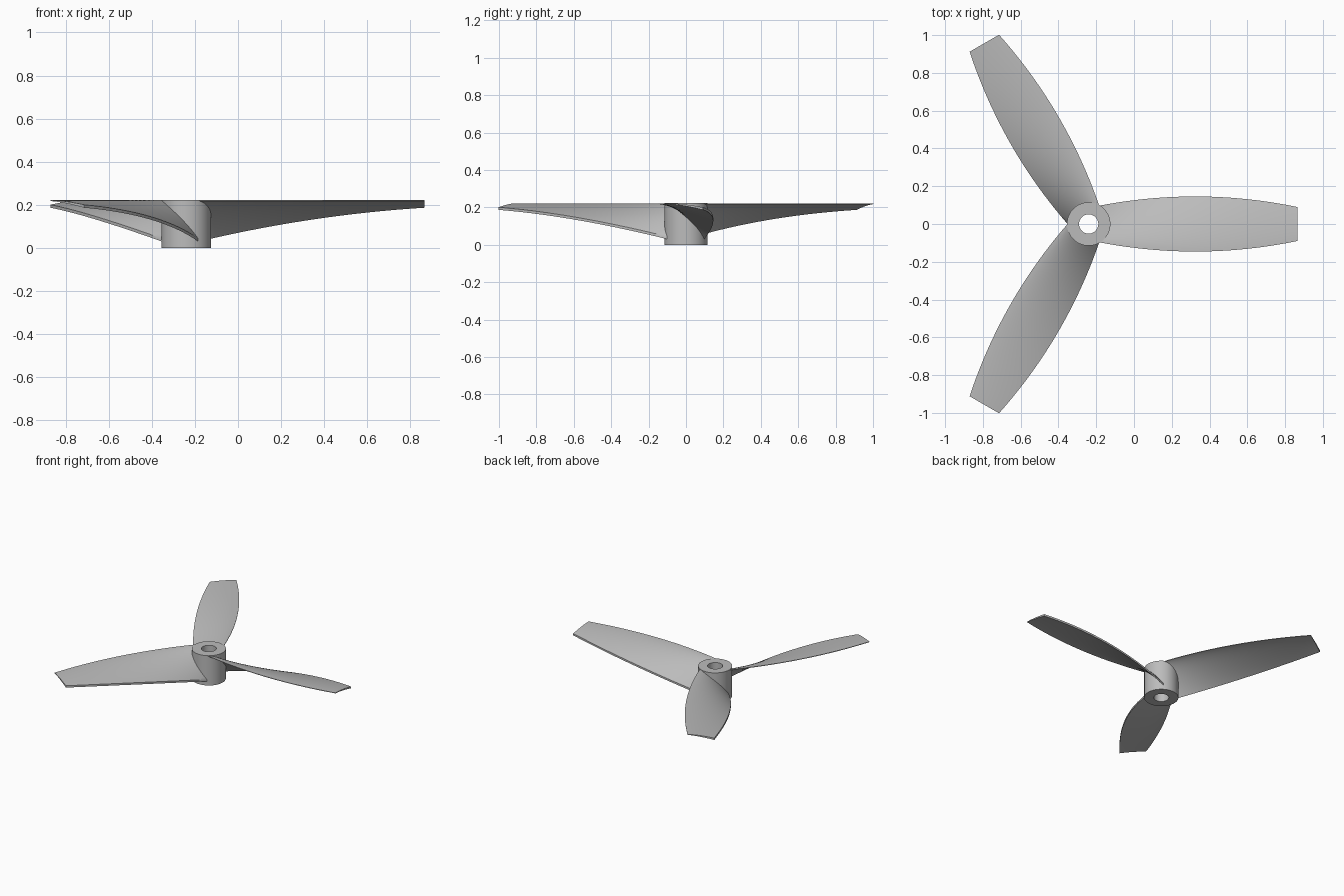
import bpy, bmesh, math

cube = bpy.data.objects.get("Cube")
if cube:
    bpy.data.objects.remove(cube, do_unlink=True)

HUB_X = -0.24        # hub axis
TOP = 0.222          # flush top of hub and blades
HUB_R, BORE_R = 0.115, 0.051
ROOT, TIP = 0.06, 1.105

grey = bpy.data.materials.new("light grey plastic")
grey.use_nodes = True
colour = (0.5, 0.5, 0.5, 1)
grey.diffuse_color = colour
grey.node_tree.nodes["Principled BSDF"].inputs["Base Color"].default_value = colour


def finish(bm, name, angle=0):
    bmesh.ops.recalc_face_normals(bm, faces=bm.faces)
    mesh = bpy.data.meshes.new(name)
    bm.to_mesh(mesh)
    bm.free()
    mesh.materials.append(grey)
    obj = bpy.data.objects.new(name, mesh)
    bpy.context.collection.objects.link(obj)
    obj.location.x = HUB_X
    obj.rotation_euler.z = angle
    bpy.ops.object.select_all(action='DESELECT')
    obj.select_set(True)
    bpy.context.view_layer.objects.active = obj
    bpy.ops.object.shade_smooth_by_angle(angle=math.radians(35))
    return obj


def bridge(bm, rings):
    """Join neighbouring closed rings with quads."""
    for a, b in zip(rings, rings[1:]):
        for i in range(len(a)):
            j = (i + 1) % len(a)
            bm.faces.new((a[i], a[j], b[j], b[i]))


def make_hub():
    bm = bmesh.new()
    n = 64
    profile = [(BORE_R, 0), (HUB_R, 0), (HUB_R, TOP), (BORE_R, TOP)]
    rings = [[bm.verts.new((r * math.cos(i * math.tau / n),
                            r * math.sin(i * math.tau / n), z))
              for i in range(n)] for r, z in profile]
    bridge(bm, rings + rings[:1])
    finish(bm, "hub")


def section(r, steps=20):
    """Curved, twisted blade section: high on -y, low on +y."""
    u = (r - 0.1) / (TIP - 0.1)
    half = 0.105 + 0.177 * u - 0.192 * u * u
    low = 0.04 + 0.2315 * u - 0.0845 * u * u
    edge = 0.014                              # blunt low edge
    belly = 0.012 * (1 - u)                   # thicker towards the root
    drop = TOP - low - edge
    upper, lower = [], []
    for i in range(steps + 1):
        t = i / steps
        y = half * (2 * t - 1)
        z = TOP - 0.0005 - drop * t ** 1.65
        thick = 0.004 + (edge - 0.004) * t + belly * math.sin(math.pi * t)
        upper.append((r, y, z))
        lower.append((r, y, z - thick))
    return upper + lower[::-1]


def make_blade(name, angle):
    bm = bmesh.new()
    n = 32
    rings = [[bm.verts.new(p) for p in section(ROOT + (TIP - ROOT) * k / n)]
             for k in range(n + 1)]
    bridge(bm, rings)
    # end caps as quad strips
    for ring in (rings[0], rings[-1]):
        m = len(ring)
        for i in range(m // 2 - 1):
            bm.faces.new((ring[i], ring[i + 1], ring[m - 2 - i], ring[m - 1 - i]))
    finish(bm, name, angle)


make_hub()
for k, name in enumerate(("left_blade", "back_right_blade", "front_right_blade")):
    make_blade(name, k * math.tau / 3)
